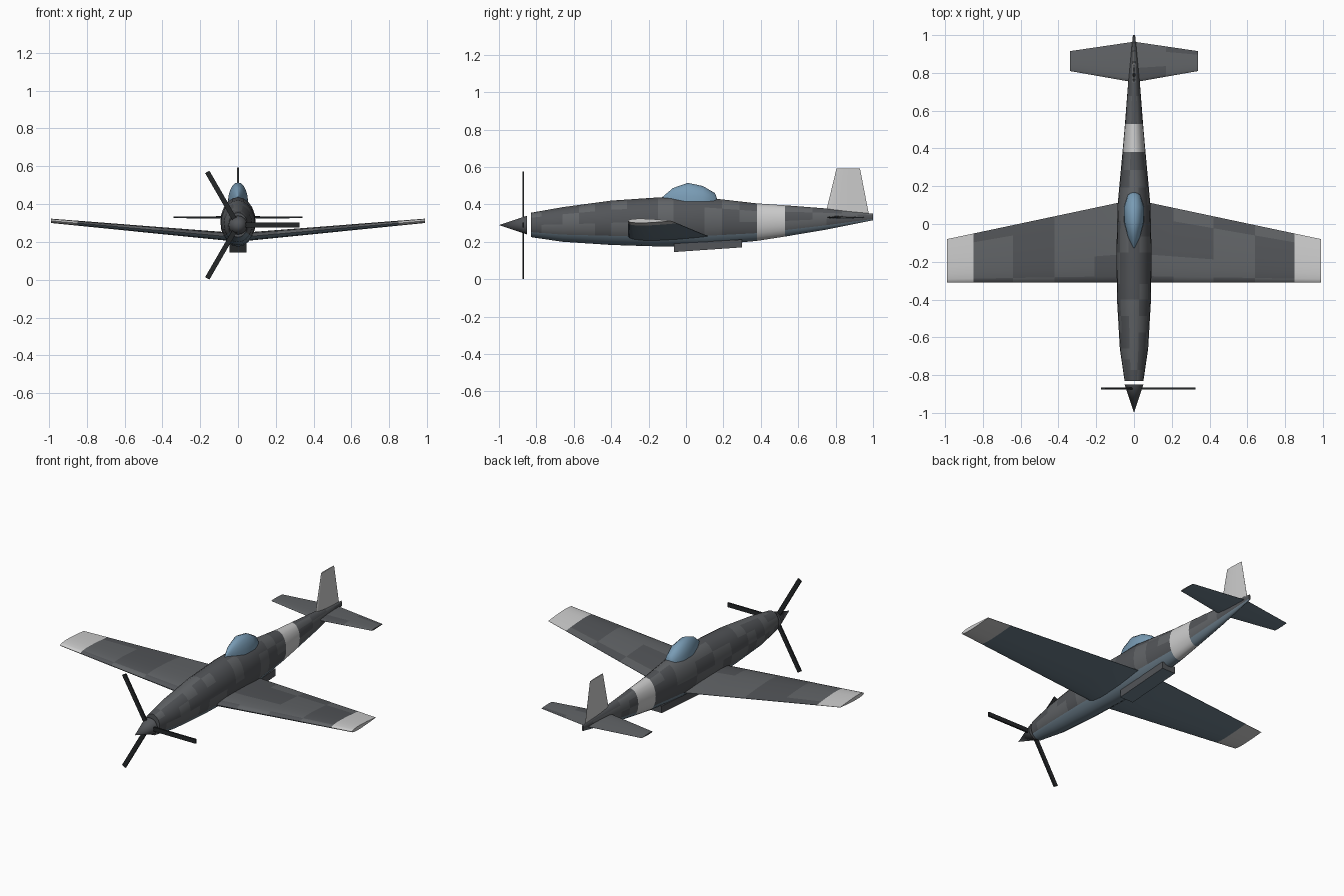
import bpy, bmesh, math, random
from mathutils import Matrix, Vector

if "Cube" in bpy.data.objects:
    bpy.data.objects.remove(bpy.data.objects["Cube"])

random.seed(4)


def material(name, r, g, b):
    m = bpy.data.materials.new(name)
    m.diffuse_color = (r, g, b, 1)
    m.use_nodes = True
    m.node_tree.nodes["Principled BSDF"].inputs["Base Color"].default_value = m.diffuse_color
    return m


DARK = material("dark_grey", 0.085, 0.09, 0.098)
MID = material("mid_grey", 0.12, 0.127, 0.135)
BELLY = material("belly_blue_grey", 0.15, 0.21, 0.26)
LIGHT = material("light_grey", 0.55, 0.55, 0.54)
GLASS = material("canopy_blue", 0.19, 0.33, 0.46)
BLACK = material("prop_black", 0.018, 0.02, 0.022)


def finish(obj, angle=35):
    bpy.ops.object.select_all(action='DESELECT')
    obj.select_set(True)
    bpy.context.view_layer.objects.active = obj
    bpy.ops.object.shade_smooth_by_angle(angle=math.radians(angle))


def loft(name, sections, mats, pick=None, angle=35):
    """Skin closed sections; pick(ring, seg, centre, normal) gives the material slot."""
    bm = bmesh.new()
    rings = [[bm.verts.new(p) for p in s] for s in sections]
    n = len(rings[0])
    sides = {}
    for r, (a, b) in enumerate(zip(rings, rings[1:])):
        for s in range(n):
            t = (s + 1) % n
            sides[bm.faces.new((a[s], a[t], b[t], b[s]))] = (r, s)
    caps = [bm.faces.new(rings[0]), bm.faces.new(rings[-1])]
    for f, r in zip(caps, (0, len(rings) - 2)):
        sides[f] = (r, 0)
    bmesh.ops.recalc_face_normals(bm, faces=bm.faces)
    if pick:
        for f, (r, s) in sides.items():
            f.material_index = pick(r, s, f.calc_center_median(), f.normal)
    me = bpy.data.meshes.new(name)
    bm.to_mesh(me)
    bm.free()
    for m in mats:
        me.materials.append(m)
    obj = bpy.data.objects.new(name, me)
    bpy.context.collection.objects.link(obj)
    finish(obj, angle)
    return obj


# Fuselage: y, bottom z, top z, half width
keys = [(-0.83, .225, .355, .050), (-0.66, .200, .385, .075), (-0.40, .183, .420, .090),
        (-0.15, .175, .437, .093), (0.10, .178, .437, .087), (0.38, .205, .405, .061),
        (0.53, .228, .395, .048), (0.75, .265, .378, .031), (1.00, .315, .350, .006)]
stations = [tuple(p + (q - p) * k / 3 for p, q in zip(a, b))
            for a, b in zip(keys, keys[1:]) for k in range(3)] + [keys[-1]]
SIDES = 20
body = []
for y, lo, hi, w in stations:
    ring = []
    for i in range(SIDES):
        t = math.radians(-36 + 360 * i / SIDES)
        ring.append((w * math.cos(t), y, (lo + hi) / 2 + (hi - lo) / 2 * math.sin(t)))
    body.append(ring)
checks = {}


def body_paint(r, s, c, n):
    if 0.38 < c.y < 0.53:
        return 3
    if s >= 14:
        return 2
    return checks.setdefault((r, s // 2), random.randint(0, 1))


loft("fuselage", body, [DARK, MID, BELLY, LIGHT], body_paint)

# Flying surfaces: one aerofoil outline (chord fraction, thickness factor)
UPPER = [(0, 0), (.02, .45), (.08, .75), (.2, .97), (.35, 1), (.6, .75), (.82, .4), (1, .06)]
FOIL = UPPER + [(c, -t) for c, t in reversed(UPPER[1:])]


def surface_section(span, lead, trail, height, thick, upright=False):
    pts = []
    for c, t in FOIL:
        y = lead + (trail - lead) * c
        pts.append((t * thick, y, span) if upright else (span, y, height + t * thick))
    return pts


def mirrored_surface(name, half, tip_x, slots):
    spans = [(-s[0],) + s[1:] for s in reversed(half) if s[0] > 0] + half

    def paint(r, s, c, n):
        if abs(c.x) > tip_x:
            return 3
        if s >= len(UPPER) - 1:
            return 2
        return slots.setdefault((r, s // 2), int(random.random() < 0.7))
    loft(name, [surface_section(*s) for s in spans], [DARK, MID, BELLY, LIGHT], paint)


wing = []
for x in (0, .21, .42, .64, .85, .99):
    f = x / .99
    wing.append((x, -.31, .13 - .21 * f, .224 + .088 * f, .023 - .0115 * f))
mirrored_surface("main_wing", wing, .85, {})

tail = []
for x in (0, .17, .34):
    f = x / .34
    tail.append((x, .75 + .06 * f, .965 - .05 * f, .33, .007 - .003 * f))
mirrored_surface("tailplane", tail, 9, {})

# Tail fin
loft("tail_fin", [surface_section(.345, .745, .978, 0, .008, True),
                  surface_section(.593, .805, .93, 0, .004, True)], [LIGHT])

# Canopy: y, top z, half width
canopy = []
for y, top, w in [(-.13, .436, .004), (-.07, .487, .032), (.01, .515, .052),
                  (.09, .498, .053), (.155, .460, .032), (.168, .425, .012)]:
    arc = [math.pi * i / 10 for i in range(11)]
    canopy.append([(w * math.cos(t), y, .415 + (top - .415) * math.sin(t)) for t in arc])
loft("canopy", canopy, [GLASS], angle=50)

# Belly radiator scoop
loft("radiator_scoop", [[(sx * .045, y, z) for sx, z in ((-1, lo), (1, lo), (1, hi), (-1, hi))]
                        for y, lo, hi in ((-.065, .145, .19), (.30, .17, .212))], [BELLY, BLACK, DARK],
     lambda r, s, c, n: 1 if n.y < -.9 else (0 if n.z < -.5 else 2))

# Spinner
bpy.ops.mesh.primitive_cone_add(vertices=16, radius1=.05, radius2=0, depth=.15,
                                location=(0, -.925, .289), rotation=(math.pi / 2, 0, 0))
spinner = bpy.context.object
spinner.name = "spinner"
spinner.data.materials.append(DARK)
finish(spinner)

# Three propeller blades
for i in range(3):
    bpy.ops.mesh.primitive_cube_add(size=1)
    blade = bpy.context.object
    blade.name = f"propeller_blade_{i + 1}"
    blade.data.transform(Matrix.Translation((.1625, 0, 0)) @ Matrix.Diagonal((.325, .01, .026, 1)))
    blade.data.transform(Matrix.Rotation(i * 2 * math.pi / 3, 4, 'Y'))
    blade.location = Vector((0, -.87, .289))
    blade.data.materials.append(BLACK)
